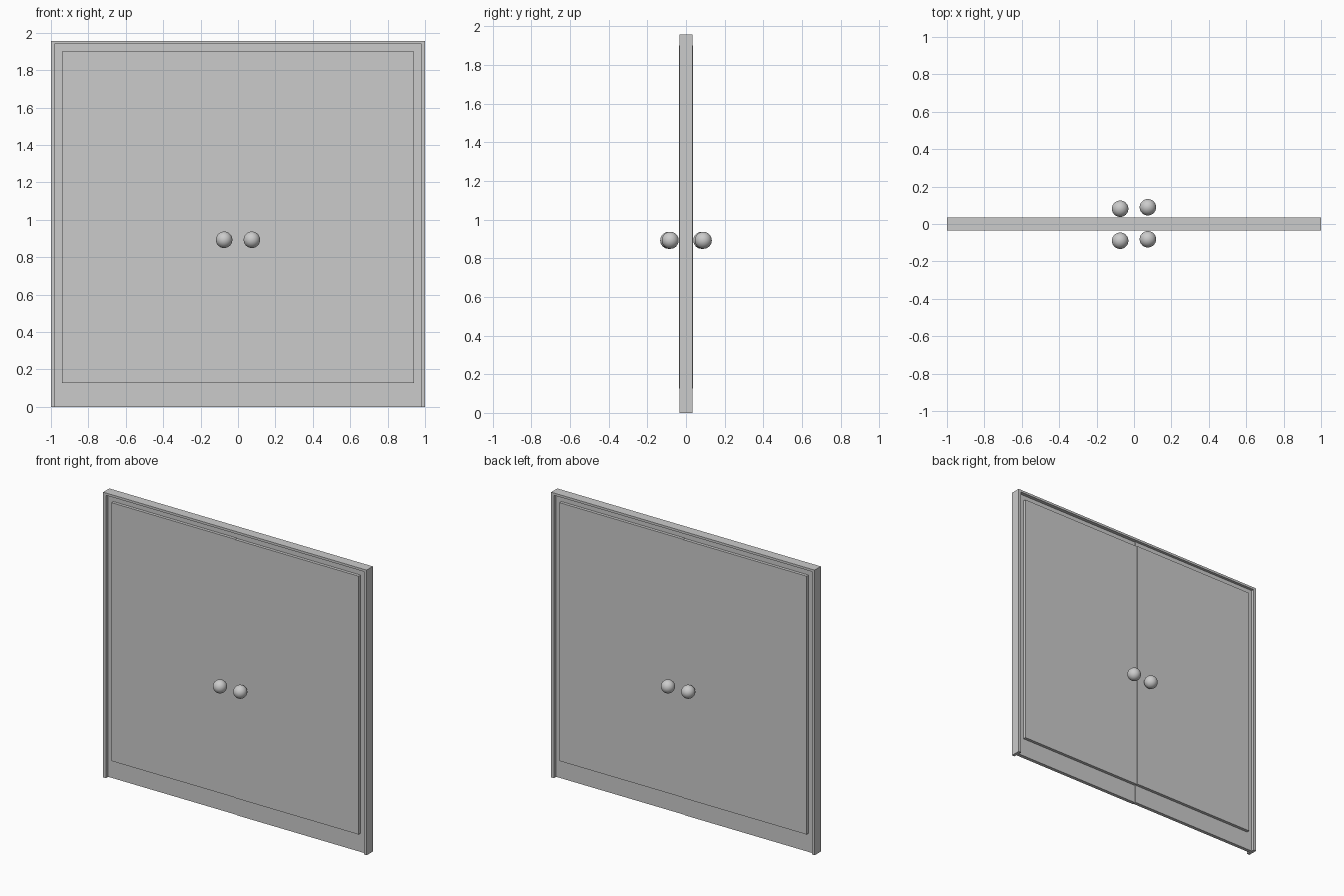
import bpy

if "Cube" in bpy.data.objects:
    bpy.data.objects.remove(bpy.data.objects["Cube"])

def box(name, x, y, z):
    """Box from (min, max) ranges."""
    bpy.ops.mesh.primitive_cube_add(size=1, location=[(r[0] + r[1]) / 2 for r in (x, y, z)])
    ob = bpy.context.object
    ob.name = name
    ob.scale = [r[1] - r[0] for r in (x, y, z)]
    bpy.ops.object.transform_apply(location=True, rotation=False, scale=True)
    return ob

def span(side, inner, outer):
    """x range mirrored to the chosen side."""
    return tuple(sorted((side * inner, side * outer)))

H, FRAME_Y = 1.957, 0.0335

# The two leaves are half-turn copies of each other about z
for side, label in ((-1, "left"), (1, "right")):
    off = -side * 0.0025
    # Surrounding frame
    box(label + "_jamb", span(side, 0.98, 1.0), (-FRAME_Y, FRAME_Y), (0, H))
    box(label + "_head", span(side, 0, 0.98), (-FRAME_Y, FRAME_Y), (1.941, H))
    # Thin recessed core down to the floor
    box(label + "_core", span(side, 0.001, 0.98), (-0.012 + off, 0.012 + off), (0, 1.941))
    # Raised door panel standing out on both faces
    box(label + "_panel", span(side, 0.001, 0.94), (-0.0325 + off, 0.0325 + off), (0.127, 1.9))
    # Round knobs, front and back
    for face, end in ((-1, "front"), (1, "back")):
        bpy.ops.mesh.primitive_uv_sphere_add(segments=32, ring_count=16, radius=0.044,
            location=(side * 0.074, face * 0.0855 + side * 0.004, 0.893))
        bpy.context.object.name = f"{label}_{end}_knob"
        bpy.ops.object.shade_smooth()
